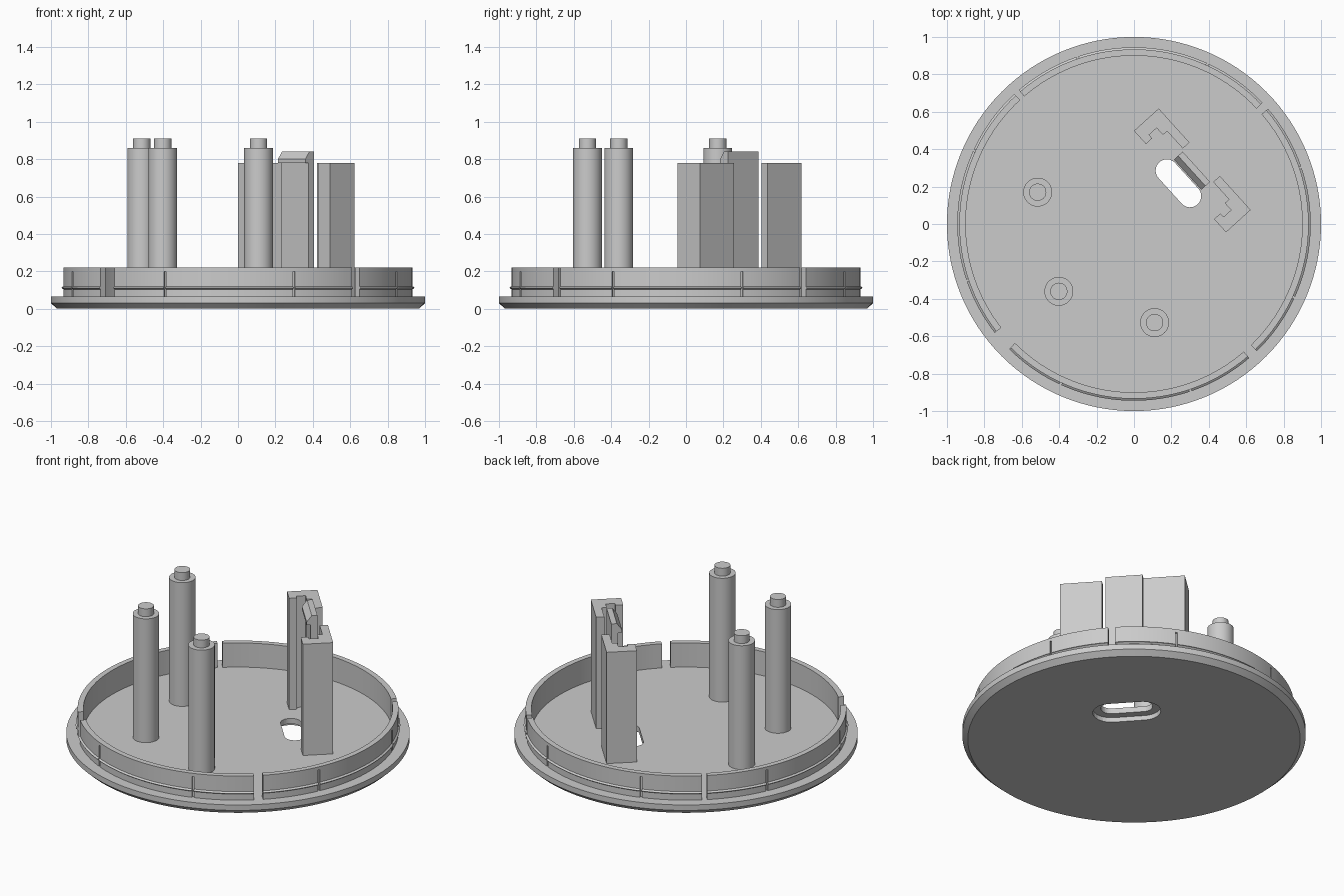
import bpy, bmesh, math
from mathutils import Vector

if "Cube" in bpy.data.objects:
    bpy.data.objects.remove(bpy.data.objects["Cube"])

grey = bpy.data.materials.new("grey plastic")
grey.diffuse_color = (0.6, 0.6, 0.6, 1)
grey.use_nodes = True
grey.node_tree.nodes["Principled BSDF"].inputs["Base Color"].default_value = grey.diffuse_color


def finish(name, bm, smooth=False):
    bmesh.ops.recalc_face_normals(bm, faces=bm.faces)
    me = bpy.data.meshes.new(name)
    bm.to_mesh(me)
    bm.free()
    me.materials.append(grey)
    ob = bpy.data.objects.new(name, me)
    bpy.context.collection.objects.link(ob)
    if smooth:
        shade(ob)
    return ob


def activate(ob):
    bpy.ops.object.select_all(action='DESELECT')
    ob.select_set(True)
    bpy.context.view_layer.objects.active = ob


def shade(ob):
    activate(ob)
    bpy.ops.object.shade_smooth_by_angle(angle=math.radians(25))


def loft(name, loops, capped=True, smooth=False):
    """Skin a list of closed point loops, closing both ends."""
    bm = bmesh.new()
    rows = [[bm.verts.new(p) for p in loop] for loop in loops]
    n = len(rows[0])
    for a, b in zip(rows, rows[1:]):
        for i in range(n):
            j = (i + 1) % n
            bm.faces.new((a[i], a[j], b[j], b[i]))
    if capped:
        bm.faces.new(rows[0])
        bm.faces.new(rows[-1])
    return finish(name, bm, smooth)


def turned(name, rings, x=0, y=0, n=48):
    """Round part from (radius, z) rings."""
    loops = [[(x + r * math.cos(2 * math.pi * i / n), y + r * math.sin(2 * math.pi * i / n), z)
              for i in range(n)] for r, z in rings]
    return loft(name, loops, smooth=True)


def cut(ob, cutter):
    activate(ob)
    m = ob.modifiers.new("cut", 'BOOLEAN')
    m.operation, m.solver, m.object = 'DIFFERENCE', 'EXACT', cutter
    bpy.ops.object.modifier_apply(modifier=m.name)
    bpy.data.objects.remove(cutter)


# Local axes of the clip group: u along the slot, v away from it
U = Vector((0.672, -0.741, 0))
V = Vector((0.741, 0.672, 0))
ORIGIN = Vector((0, 0.498, 0))


def place(u, v, z):
    return ORIGIN + U * u + V * v + Vector((0, 0, z))


def slot(name, radius, z0, z1, n=16):
    mid, half = Vector((0.2375, 0.2175, 0)), 0.092
    pts = []
    for side in (1, -1):
        for i in range(n + 1):
            a = -math.pi / 2 + math.pi * i / n
            pts.append(mid + side * (U * (half + radius * math.cos(a)) + V * radius * math.sin(a)))
    return loft(name, [[p + Vector((0, 0, z)) for p in pts] for z in (z0, z1)])


# Base plate with chamfered lower edge and a counterbored slot
base = turned("base_plate", [(0.968, 0), (1, 0.03), (1, 0.065)], n=128)
cut(base, slot("slot_cutter", 0.06, -0.1, 0.2))
cut(base, slot("recess_cutter", 0.107, -0.1, 0.03))
shade(base)

# Rim in four arcs, each with a snap ridge and two narrow grooves
wall = [(0.90, 0.055), (0.934, 0.055), (0.934, 0.104), (0.945, 0.112),
        (0.934, 0.12), (0.934, 0.22), (0.90, 0.22)]
arcs = [(-46, 40.7), (43.3, 130.7), (132.6, 218), (225, 310.7)]
for k, (a0, a1) in enumerate(arcs):
    loops = []
    for i in range(33):
        a = math.radians(a0 + (a1 - a0) * i / 32)
        loops.append([(r * math.cos(a), r * math.sin(a), z) for r, z in wall])
    rim = loft(f"rim_arc_{k + 1}", loops)
    for deg in (-24.7 + 90 * k, 18.7 + 90 * k):
        a = math.radians(deg)
        out, side = Vector((math.cos(a), math.sin(a), 0)), Vector((-math.sin(a), math.cos(a), 0))
        corners = [(0.922, -0.006), (0.98, -0.006), (0.98, 0.006), (0.922, 0.006)]
        cut(rim, loft("groove_cutter", [[out * r + side * s + Vector((0, 0, z)) for r, s in corners]
                                        for z in (0.03, 0.2)]))
    shade(rim)

# Three posts with locating pins
for k, (x, y) in enumerate([(-0.515, 0.17), (-0.402, -0.36), (0.11, -0.527)]):
    turned(f"post_{k + 1}", [(0.077, 0.05), (0.077, 0.86), (0.046, 0.86), (0.046, 0.91)], x, y)

# Pair of mirrored notched brackets
outline = [(0, 0), (0.095, 0), (0.095, 0.045), (0.07, 0.045), (0.07, 0.10),
           (0.12, 0.10), (0.12, 0.13), (0.245, 0.13), (0.245, 0.178), (0, 0.178)]
for name, flip in (("bracket_back", False), ("bracket_front", True)):
    pts = [(0.732 - u if flip else u, v) for u, v in outline]
    loft(name, [[place(u, v, z) for u, v in pts] for z in (0.05, 0.78)])

# Snap clip with hooked top between the brackets
hook = [(0.078, 0.05), (0.118, 0.05), (0.118, 0.84), (0.085, 0.84),
        (0.055, 0.80), (0.055, 0.78), (0.078, 0.78)]
loft("snap_clip", [[place(u, v, z) for v, z in hook] for u in (0.257, 0.475)])
